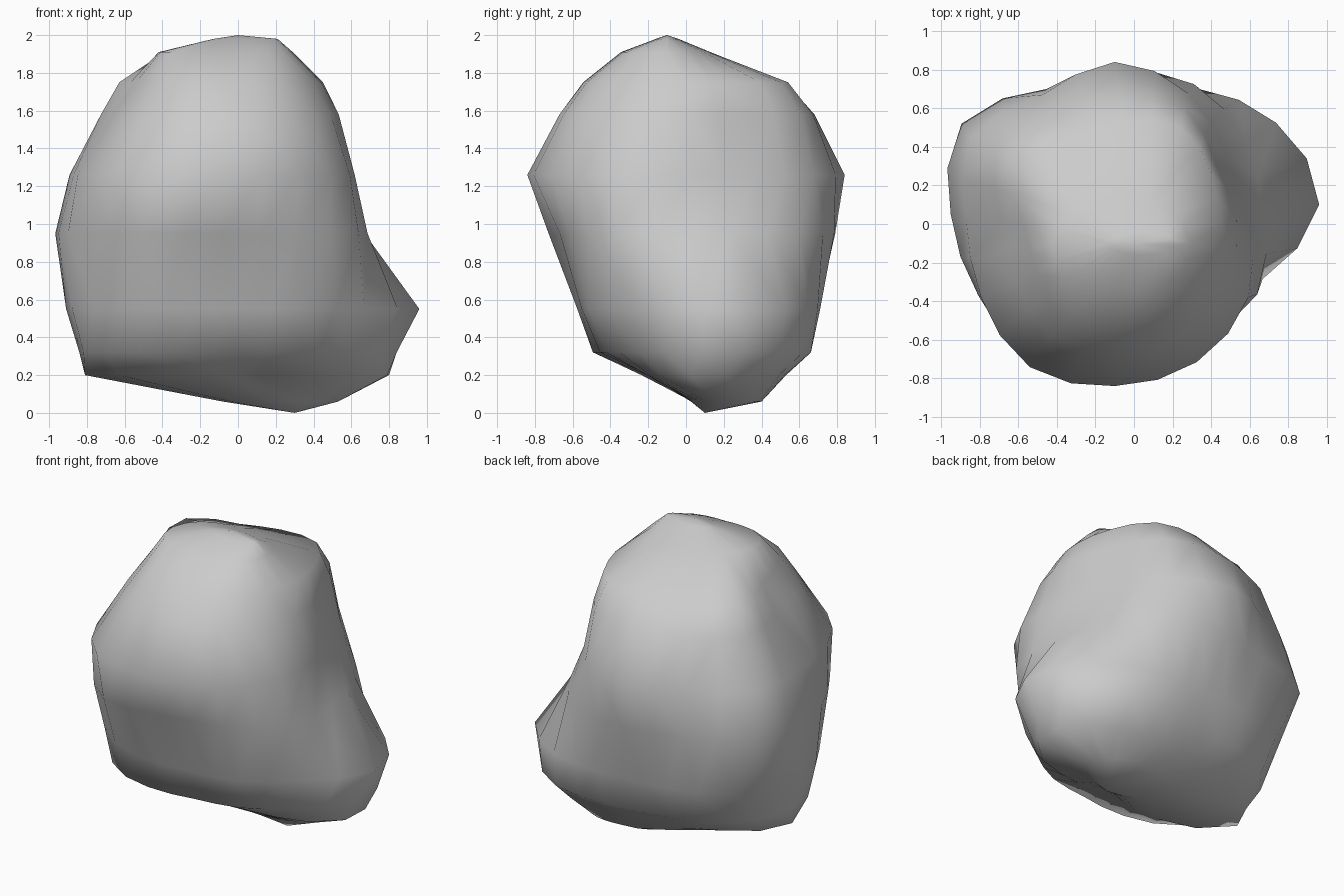
import bpy, bmesh
from math import cos, sin, tau

if "Cube" in bpy.data.objects:
    bpy.data.objects.remove(bpy.data.objects["Cube"])

# Boulder cross-sections: height, centre x, centre y, radii every 30 degrees from +x
SECTIONS = [
    (0.06, 0.28, 0.20, (.25, .25, .22, .20, .22, .30, .36, .28, .20, .17, .17, .20)),
    (0.20, 0.05, 0.02, (.74, .75, .58, .50, .52, .66, .86, .50, .26, .20, .25, .42)),
    (0.32, 0.00, 0.08, (.84, .84, .67, .56, .60, .74, .84, .82, .66, .55, .58, .66)),
    (0.55, 0.00, 0.10, (.96, .85, .69, .60, .65, .81, .91, .88, .76, .66, .71, .77)),
    (0.95, -.08, 0.05, (.75, .76, .78, .74, .75, .94, .87, .84, .87, .74, .77, .83)),
    (1.26, -.10, 0.02, (.69, .67, .76, .82, .75, .86, .77, .80, .88, .86, .85, .80)),
    (1.58, -.08, 0.02, (.61, .58, .68, .66, .66, .73, .60, .62, .69, .69, .69, .66)),
    (1.75, -.05, 0.00, (.50, .52, .58, .53, .52, .66, .52, .52, .58, .54, .55, .52)),
    (1.91, -.05, -.10, (.34, .30, .25, .23, .25, .32, .37, .36, .28, .24, .27, .33)),
]
BOTTOM, TOP = (0.30, 0.10, 0.0), (0.00, -0.10, 2.0)


def rounded(r):
    """Double the samples of a closed ring with cubic midpoints."""
    k = len(r)
    out = []
    for i in range(k):
        b, c = r[i], r[(i + 1) % k]
        out += [b, (9 * (b + c) - r[i - 1] - r[(i + 2) % k]) / 16]
    return out


# Skin the sections and close both ends
bm = bmesh.new()
rings = []
n = 24
for z, cx, cy, radii in SECTIONS:
    rings.append([bm.verts.new((cx + r * cos(tau * i / n), cy + r * sin(tau * i / n), z))
                  for i, r in enumerate(rounded(radii))])
# Narrow crest ridge
rings.append([bm.verts.new((0.04 + .17 * cos(tau * i / n), -.10 + .06 * sin(tau * i / n), 1.98))
              for i in range(n)])
for a, b in zip(rings, rings[1:]):
    for i in range(n):
        j = (i + 1) % n
        bm.faces.new((a[i], a[j], b[j], b[i]))
for ring, tip in ((rings[0], BOTTOM), (rings[-1], TOP)):
    v = bm.verts.new(tip)
    for i in range(n):
        bm.faces.new((ring[i], ring[(i + 1) % n], v))
bmesh.ops.triangulate(bm, faces=[f for f in bm.faces if len(f.verts) > 3])
bmesh.ops.recalc_face_normals(bm, faces=bm.faces[:])
for f in bm.faces:
    f.smooth = True

mesh = bpy.data.meshes.new("boulder")
bm.to_mesh(mesh)
bm.free()
stone = bpy.data.materials.new("stone")
stone.diffuse_color = (0.55, 0.55, 0.55, 1)
stone.use_nodes = True
stone.node_tree.nodes["Principled BSDF"].inputs["Base Color"].default_value = stone.diffuse_color
mesh.materials.append(stone)
bpy.context.collection.objects.link(bpy.data.objects.new("boulder", mesh))
